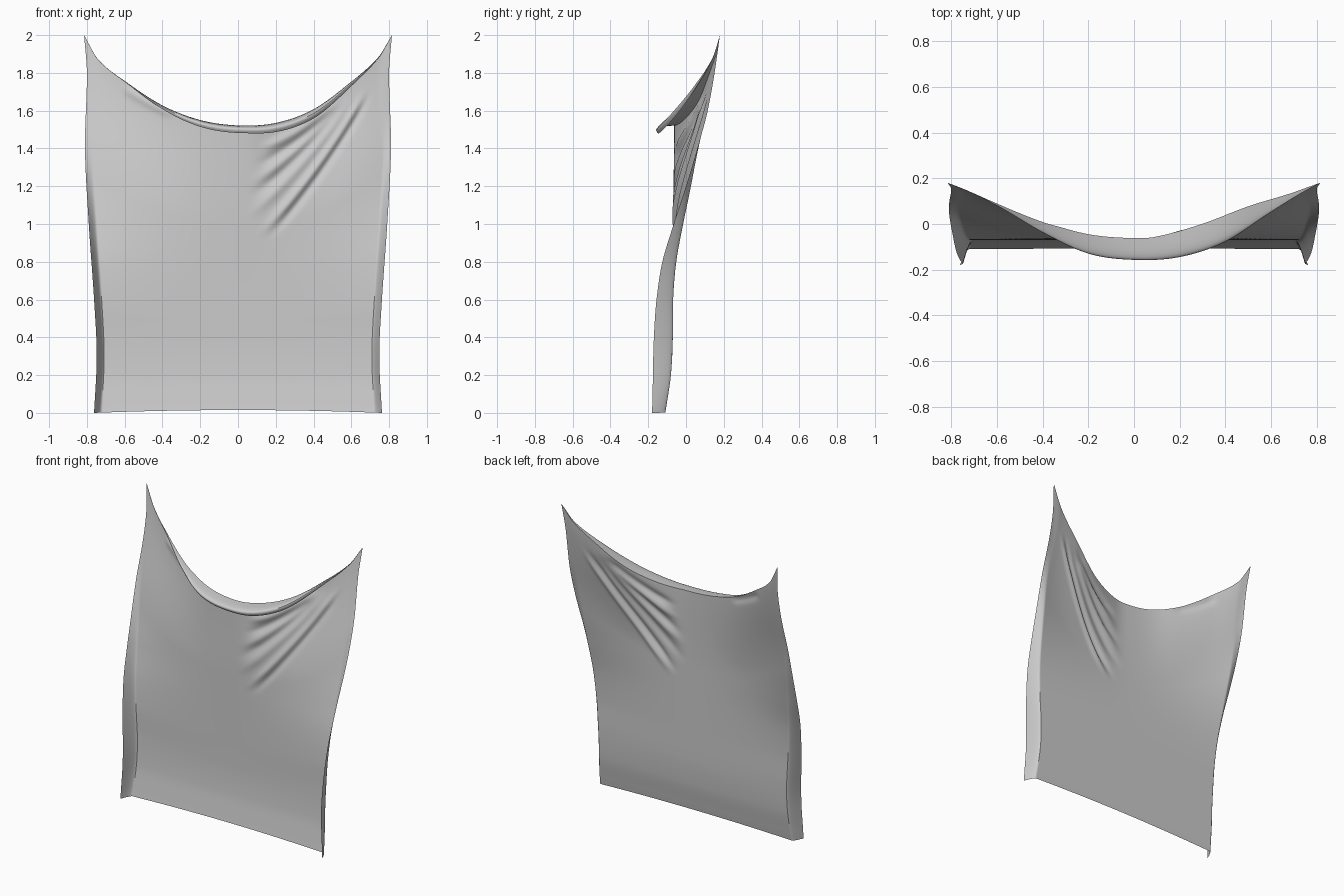
import bpy
import math

if "Cube" in bpy.data.objects:
    bpy.data.objects.remove(bpy.data.objects["Cube"], do_unlink=True)

COLS, ROWS, LIP_ROWS = 140, 140, 10


def curve(keys, t):
    """Smooth interpolation through (position, value) keys."""
    t = min(max(t, keys[0][0]), keys[-1][0])
    slopes = []
    for i in range(len(keys)):
        a, b = keys[max(i - 1, 0)], keys[min(i + 1, len(keys) - 1)]
        slopes.append((b[1] - a[1]) / (b[0] - a[0]))
    for i in range(len(keys) - 1):
        (x0, y0), (x1, y1) = keys[i], keys[i + 1]
        if t <= x1:
            h = x1 - x0
            s = (t - x0) / h
            return (y0 * (1 + 2 * s) * (1 - s) ** 2 + slopes[i] * h * s * (1 - s) ** 2
                    + y1 * s * s * (3 - 2 * s) + slopes[i + 1] * h * s * s * (s - 1))


def smoothstep(a, b, t):
    t = min(max((t - a) / (b - a), 0), 1)
    return t * t * (3 - 2 * t)


# Outline and drape of the cloth, by height
HALF_WIDTH = [(0, .762), (.3, .748), (.6, .762), (1, .79), (1.4, .81), (1.8, .8), (2, .815)]
MIDDLE_Y = [(0, -.11), (.06, -.1), (.2, -.08), (.4, -.07), (2, -.07)]
SIDE_Y = [(0, -.11), (.06, -.1), (.2, -.08), (.4, -.07), (.6, -.068), (.8, -.05), (1, -.01),
          (1.2, .035), (1.4, .075), (1.6, .115), (1.8, .15), (2, .18)]
HEM_DEPTH = [(0, .07), (.2, .095), (.4, .1), (.6, .088), (.8, .075), (1, .055),
             (1.2, .035), (1.4, .015), (1.6, 0), (2, 0)]

# Sagging crest and the lip that flops forward from it, by x
CREST_Z = [(-.815, 2), (-.75, 1.87), (-.6, 1.75), (-.4, 1.625), (-.2, 1.55), (0, 1.522),
           (.2, 1.535), (.4, 1.605), (.6, 1.745), (.75, 1.88), (.815, 2)]
CREST_Y = [(-.815, .18), (-.6, .085), (-.4, .01), (-.2, -.045), (0, -.062),
           (.1, -.055), (.3, .0), (.5, .075), (.7, .135), (.815, .18)]
LIP_Y = [(-.815, .18), (-.6, .075), (-.4, -.04), (-.2, -.13), (0, -.157),
         (.2, -.145), (.4, -.08), (.6, .045), (.815, .18)]

# Creases fanning from the upper left corner: upper end, lower end, depth, width, sag
CREASES = [((.69, 1.72), (.10, .92), .016, .022, .03),
           ((.71, 1.72), (.14, .90), -.012, .02, .03),
           ((.62, 1.69), (.04, 1.02), .011, .028, .03),
           ((.58, 1.67), (.04, 1.12), -.009, .026, .03),
           ((.58, 1.68), (.06, 1.20), .012, .028, .03),
           ((.54, 1.65), (.08, 1.30), -.01, .024, .03),
           ((.55, 1.67), (.10, 1.39), .013, .025, .03),
           ((-.62, 1.73), (-.32, 1.57), .008, .022, -.01)]


def crease_offset(x, z):
    total = 0
    for (ax, az), (bx, bz), depth, width, sag in CREASES:
        dx, dz = bx - ax, bz - az
        length = math.hypot(dx, dz)
        t = ((x - ax) * dx + (z - az) * dz) / length ** 2
        if 0 < t < 1:
            d = ((z - az) * dx - (x - ax) * dz) / length - sag * 4 * t * (1 - t)
            taper = smoothstep(0, .2, t) * smoothstep(1, .75, t)
            total -= depth * taper * math.exp(-(d / width) ** 2)
    return total


def sheet_y(u, z):
    """Soft bow across the sheet, tauter on the creased side, with a turned side hem."""
    middle = curve(MIDDLE_Y, z)
    power = 2 - .35 * smoothstep(-.2, .3, u)
    bow = (curve(SIDE_Y, z) - middle) * abs(u) ** power
    hem = max(abs(u) - .948, 0) / .052
    return middle + bow - curve(HEM_DEPTH, z) * hem ** 1.4


def body_point(u, v):
    x = u * .815
    floor = .015 * (1 - u * u)
    crest = curve(CREST_Z, x)
    z = floor + v * (crest - floor)
    pull = curve(CREST_Y, x) - sheet_y(u, crest)
    y = sheet_y(u, z) + pull * smoothstep(.65, 1, v)
    x = u * curve(HALF_WIDTH, z)
    return x, y + crease_offset(x, z), z


def lip_point(u, s):
    x, y, z = body_point(u, 1)
    reach = max(y - curve(LIP_Y, u * .815), 0)
    # Runs forward, then curls under at the hem
    forward = math.sin(s * 1.28 * math.pi / 2)
    drop = .12 * s + .3 * s ** 3
    return x, y - reach * forward, z - reach * drop


# Cloth: one sheet with columns packed toward the turned side hems
verts, faces = [], []
for r in range(ROWS + LIP_ROWS + 1):
    for c in range(COLS + 1):
        k = 2 * c / COLS - 1
        u = .3 * k + .7 * math.sin(k * math.pi / 2)
        if r <= ROWS:
            verts.append(body_point(u, r / ROWS))
        else:
            verts.append(lip_point(u, (r - ROWS) / LIP_ROWS))
for r in range(ROWS + LIP_ROWS):
    for c in range(COLS):
        i = r * (COLS + 1) + c
        faces.append((i, i + 1, i + COLS + 2, i + COLS + 1))

mesh = bpy.data.meshes.new("hanging_cloth")
mesh.from_pydata(verts, [], faces)
mesh.validate()
cloth = bpy.data.objects.new("hanging_cloth", mesh)
bpy.context.collection.objects.link(cloth)

# Plain grey fabric
fabric = bpy.data.materials.new("light_grey_fabric")
fabric.use_nodes = True
grey = (.6, .6, .6, 1)
fabric.diffuse_color = grey
fabric.node_tree.nodes["Principled BSDF"].inputs["Base Color"].default_value = grey
mesh.materials.append(fabric)

bpy.context.view_layer.objects.active = cloth
cloth.select_set(True)
bpy.ops.object.shade_smooth_by_angle(angle=math.radians(40))
